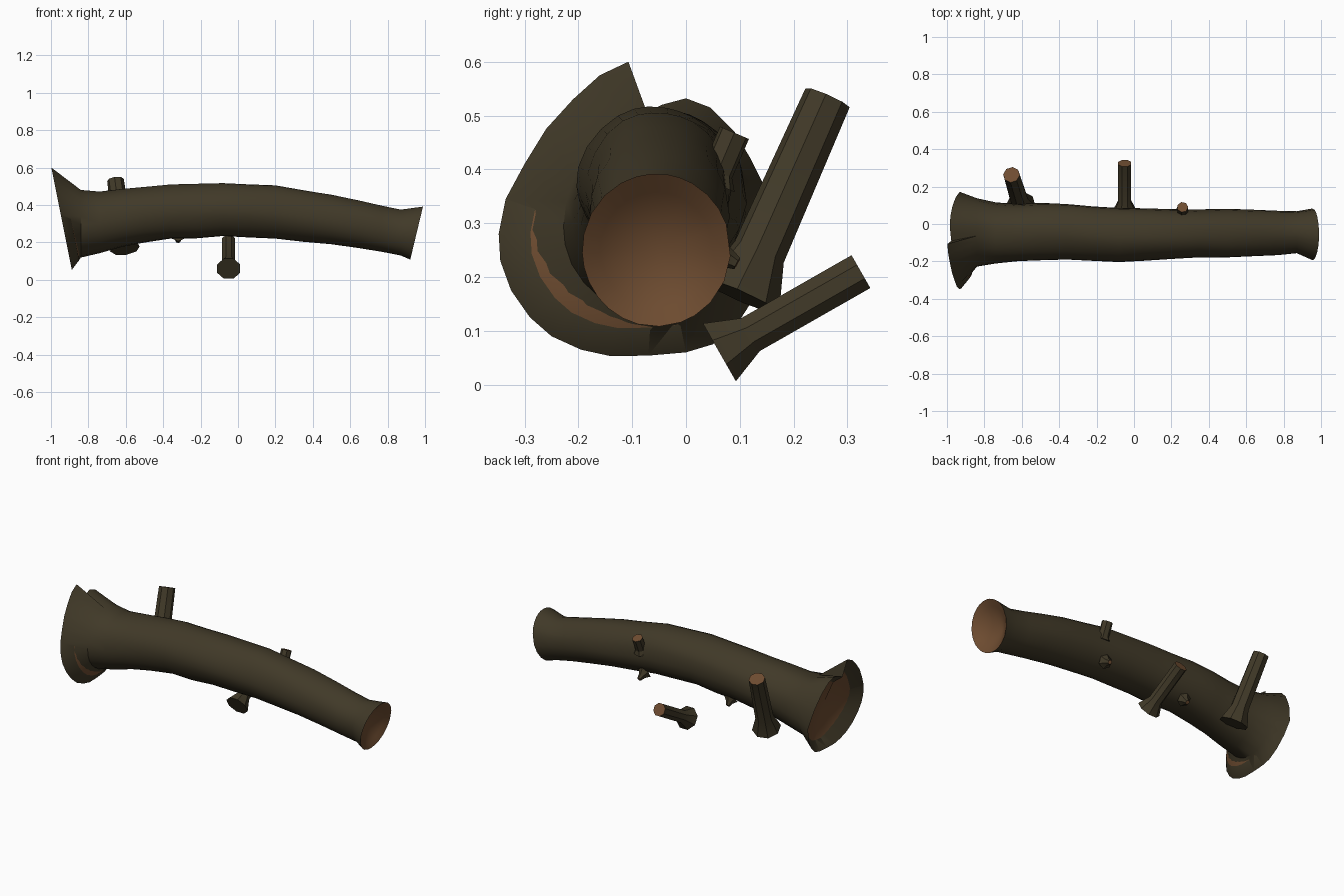
import bpy, bmesh, math
from mathutils import Vector

if "Cube" in bpy.data.objects:
    bpy.data.objects.remove(bpy.data.objects["Cube"])


def material(name, rgb):
    m = bpy.data.materials.new(name)
    m.diffuse_color = (*rgb, 1)
    m.use_nodes = True
    m.node_tree.nodes["Principled BSDF"].inputs["Base Color"].default_value = m.diffuse_color
    return m


BARK = material("dark bark", (0.052, 0.041, 0.021))
WOOD = material("cut wood", (0.155, 0.072, 0.030))


def loft(name, rings, wood_from, wood_start=False, start=None, end=None, angle=40):
    """Skin closed rings, ends closed by fans to the start and end points."""
    bm = bmesh.new()
    vs = [[bm.verts.new(p) for p in r] for r in rings]
    n = len(rings[0])
    for k in range(len(vs) - 1):
        for i in range(n):
            j = (i + 1) % n
            f = bm.faces.new((vs[k][i], vs[k][j], vs[k + 1][j], vs[k + 1][i]))
            f.material_index = int(k >= wood_from)
    for ring, tip, wood in ((vs[0], start, wood_start), (vs[-1], end, True)):
        c = bm.verts.new(tip)
        for i in range(n):
            f = bm.faces.new((ring[i], ring[(i + 1) % n], c))
            f.material_index = int(wood)
    bmesh.ops.remove_doubles(bm, verts=bm.verts, dist=0.0005)
    bmesh.ops.recalc_face_normals(bm, faces=bm.faces)
    me = bpy.data.meshes.new(name)
    bm.to_mesh(me)
    bm.free()
    me.materials.append(BARK)
    me.materials.append(WOOD)
    ob = bpy.data.objects.new(name, me)
    bpy.context.collection.objects.link(ob)
    bpy.ops.object.select_all(action='DESELECT')
    ob.select_set(True)
    bpy.context.view_layer.objects.active = ob
    bpy.ops.object.shade_smooth_by_angle(angle=math.radians(angle))
    return ob


# Torn root flare outline (y, z), spiralling from the high tip round to the step
flare = [(-.107, .60), (-.16, .575), (-.21, .53), (-.26, .475), (-.30, .41), (-.335, .345),
         (-.348, .28), (-.345, .23), (-.325, .175), (-.29, .125), (-.25, .09), (-.195, .065),
         (-.14, .053), (-.07, .054), (0, .06), (.05, .075), (.10, .12), (.145, .19), (.172, .27),
         (.145, .37), (.12, .42), (.09, .47), (.045, .515), (0, .532), (-.045, .52), (-.09, .495)]
CY, CZ = -0.08, 0.29
angles = [math.atan2(z - CZ, y - CY) for y, z in flare]
angles[-1] = angles[0]          # the step closes up along the rest of the trunk


def flare_ring(scale, dx):
    pts = [(CY + (y - CY) * scale, CZ + (z - CZ) * scale) for y, z in flare]
    return [(-0.878 - 0.2 * z + dx, y, z) for y, z in pts]


def trunk_ring(x, y0, y1, z0, z1):
    out = []
    for a in angles:
        w = 1 + 0.02 * math.sin(3 * a + 9 * x) * math.sin(2 * a - 14 * x)
        out.append((x, (y0 + y1) / 2 + (y1 - y0) / 2 * w * math.cos(a),
                    (z0 + z1) / 2 + (z1 - z0) / 2 * w * math.sin(a)))
    return out


def cut_ring(s, dx):
    pts = [(-.055 + .138 * s * math.cos(a), .25 + .142 * s * math.sin(a)) for a in angles]
    return [(0.895 + 0.24 * z + dx, y, z) for y, z in pts]


# Trunk sections: x, y range, z range
sections = [(-.84, -.23, .135, .12, .482), (-.74, -.212, .115, .145, .475), (-.62, -.20, .105, .175, .485),
            (-.5, -.196, .112, .20, .498), (-.36, -.19, .108, .218, .508), (-.22, -.197, .095, .222, .514),
            (-.08, -.202, .088, .232, .515), (.06, -.195, .085, .228, .512), (.2, -.186, .08, .22, .505),
            (.35, -.178, .078, .206, .482), (.5, -.18, .08, .19, .455), (.65, -.172, .076, .17, .425),
            (.77, -.168, .07, .148, .395), (.87, -.157, .068, .13, .376)]
rings = [flare_ring(.78, .05), flare_ring(1, 0)]
rings += [trunk_ring(*s) for s in sections]
rings += [cut_ring(1, 0), cut_ring(.76, -.02)]
loft("trunk", rings, len(rings) - 2, True, (-0.85, CY, CZ), (0.87, -.05, .25))


def stub(name, sides, base, tip, r_base, r_mid, r_tip, mid=0.22):
    """Broken branch: flared foot, straight shaft, cut wood tip."""
    b, t = Vector(base), Vector(tip)
    d = t - b
    q = d.to_track_quat('Z', 'Y')
    rs = []
    for f, r in ((0, r_base), (mid, r_mid), (1, r_tip)):
        rs.append([b + d * f + q @ Vector((r * math.cos(math.tau * (i + .5) / sides),
                                           r * math.sin(math.tau * (i + .5) / sides), 0))
                   for i in range(sides)])
    loft(name, rs, 9, False, b, t, 30)


stub("rear_branch", 8, (-.605, .10, .165), (-.655, .263, .533), .08, .05, .045)
stub("lower_branch", 8, (-.05, .062, .06), (-.05, .325, .21), .067, .038, .038)
stub("upper_twig", 7, (.26, .05, .375), (.26, .09, .468), .045, .03, .03)
stub("small_knot", 6, (.24, .05, .25), (.245, .095, .225), .04, .02, .012, .5)
stub("low_knot", 6, (-.32, .03, .235), (-.32, .06, .205), .04, .02, .012, .5)
